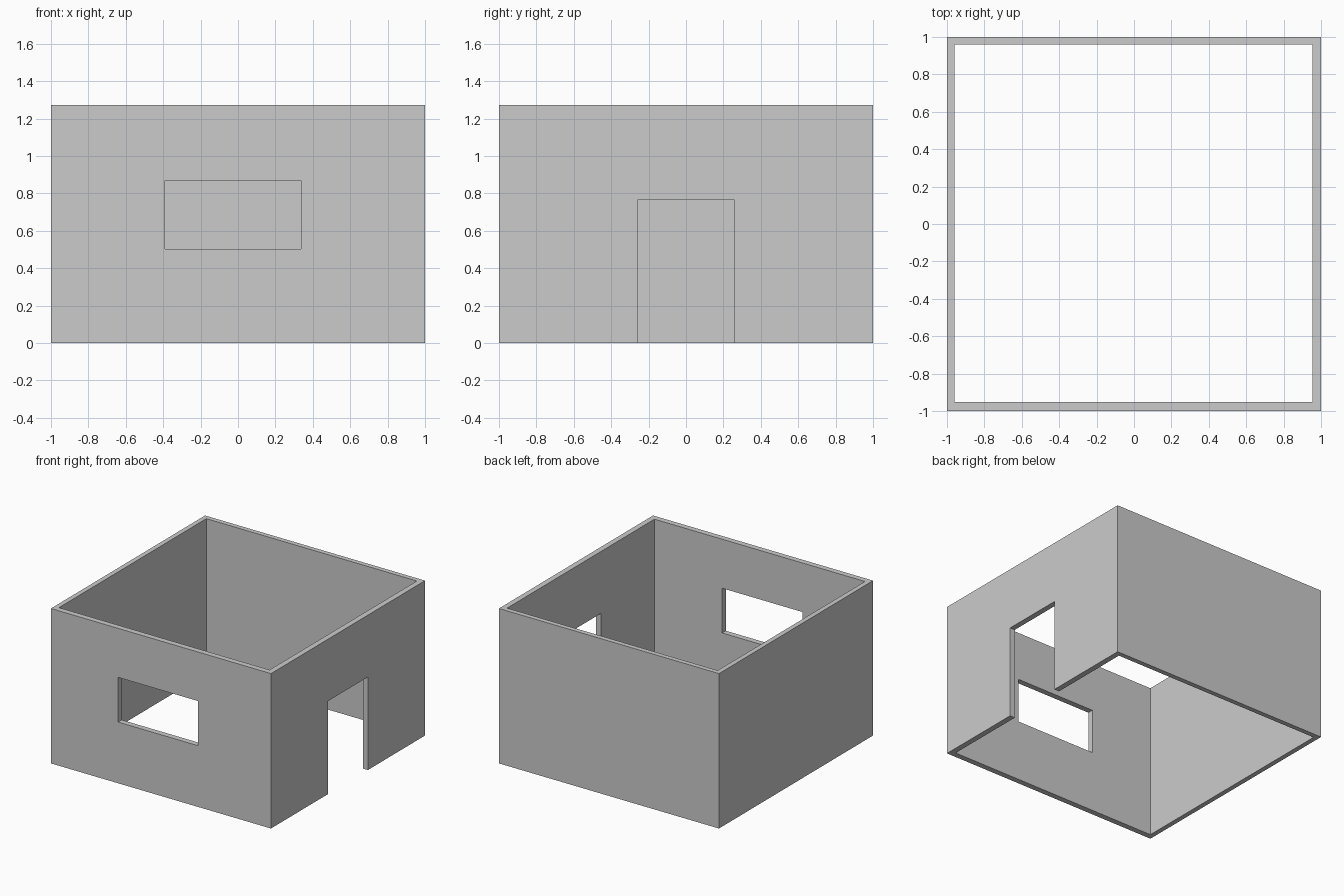
import bpy
from mathutils import Vector

if "Cube" in bpy.data.objects:
    bpy.data.objects.remove(bpy.data.objects["Cube"])


def box(name, lo, hi):
    """Axis-aligned box between two corners."""
    lo, hi = Vector(lo), Vector(hi)
    bpy.ops.mesh.primitive_cube_add(size=1)
    obj = bpy.context.object
    obj.name = name
    for v in obj.data.vertices:
        v.co = Vector([(a + b) / 2 + c * (b - a) for a, b, c in zip(lo, hi, v.co)])
    return obj


def cut(target, cutter):
    """Subtract the cutter from the target, then discard it."""
    cutter.hide_render = True
    mod = target.modifiers.new(cutter.name, 'BOOLEAN')
    mod.operation = 'DIFFERENCE'
    mod.solver = 'EXACT'
    mod.object = cutter
    bpy.context.view_layer.objects.active = target
    bpy.ops.object.modifier_apply(modifier=mod.name)
    bpy.data.objects.remove(cutter)


HEIGHT = 1.273

# Four outer walls, open at top and bottom
walls = box("room_walls", (-1, -1, 0), (1, 1, HEIGHT))
cut(walls, box("room_interior", (-0.96, -0.953, -0.5), (0.954, 0.96, HEIGHT + 0.5)))

# Window in the front wall
cut(walls, box("window_opening", (-0.39, -1.2, 0.503), (0.338, -0.8, 0.87)))

# Doorway in the right wall
cut(walls, box("door_opening", (0.8, -0.26, -0.2), (1.2, 0.258, 0.764)))
